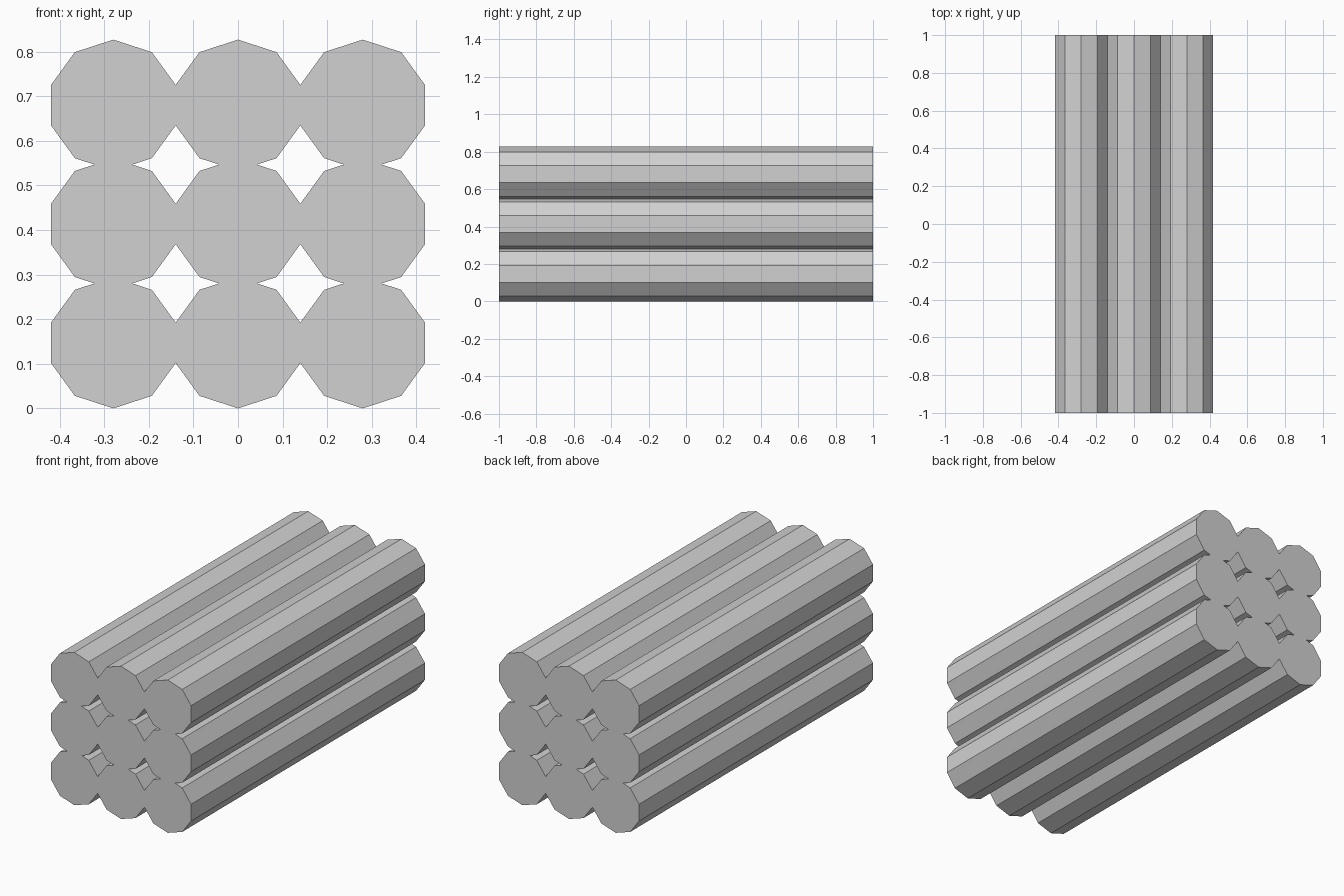
import bpy
import bmesh
import math

cube = bpy.data.objects.get("Cube")
if cube:
    bpy.data.objects.remove(cube, do_unlink=True)

SIDES = 10
RADIUS = 0.147
LENGTH = 2.0
COLUMN_STEP = 2 * RADIUS * math.cos(math.pi / SIDES)  # flats touch
ROW_STEP = 0.2665                                     # points overlap slightly

# Plain grey for every log
grey = bpy.data.materials.new("plain_grey")
grey.use_nodes = True
colour = (0.64, 0.64, 0.64, 1)
grey.diffuse_color = colour
grey.node_tree.nodes["Principled BSDF"].inputs["Base Color"].default_value = colour


def make_log_mesh():
    """Ten-sided log along y, with a point at the top."""
    bm = bmesh.new()
    ring = []
    for i in range(SIDES):
        a = math.pi / 2 + 2 * math.pi * i / SIDES
        ring.append(bm.verts.new((RADIUS * math.cos(a), -LENGTH / 2, RADIUS * math.sin(a))))
    end = bm.faces.new(ring)
    out = bmesh.ops.extrude_face_region(bm, geom=[end], use_keep_orig=True)
    far = [v for v in out["geom"] if isinstance(v, bmesh.types.BMVert)]
    bmesh.ops.translate(bm, verts=far, vec=(0, LENGTH, 0))
    bmesh.ops.recalc_face_normals(bm, faces=bm.faces)
    mesh = bpy.data.meshes.new("log")
    bm.to_mesh(mesh)
    bm.free()
    mesh.materials.append(grey)
    return mesh


# Stack of three rows by three columns
log_mesh = make_log_mesh()
for r, row in enumerate(("bottom", "middle", "top")):
    for c, column in enumerate(("right", "centre", "left")):
        log = bpy.data.objects.new(f"log_{row}_{column}", log_mesh)
        log.location = ((c - 1) * COLUMN_STEP, 0, RADIUS + r * ROW_STEP)
        bpy.context.collection.objects.link(log)
